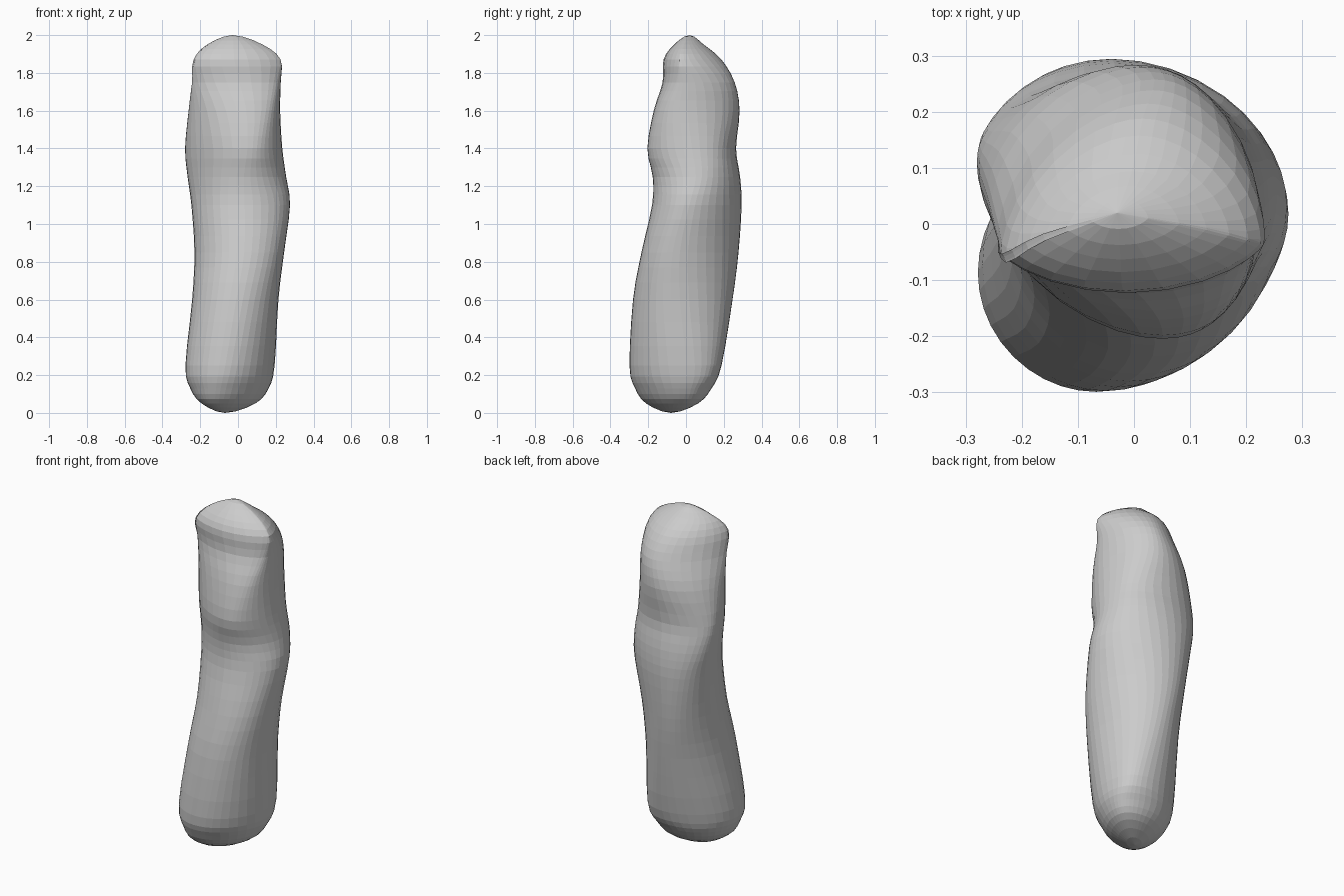
import bpy, bmesh, math

if "Cube" in bpy.data.objects:
    bpy.data.objects.remove(bpy.data.objects["Cube"])

SIDES, STEPS = 40, 3

# height, then body extent toward 0, 45, 90 ... 315 degrees around z
LEVELS = [
    (.05, .08, .09, .05, .12, .18, .26, .20, .14),
    (.13, .16, .16, .13, .18, .25, .30, .27, .19),
    (.25, .19, .21, .185, .206, .28, .317, .30, .23),
    (.60, .21, .222, .245, .24, .24, .275, .275, .26),
    (.85, .242, .24, .277, .275, .226, .225, .23, .262),
    (1.10, .278, .272, .295, .305, .245, .187, .18, .23),
    (1.25, .252, .282, .28, .32, .265, .182, .178, .21),
    (1.40, .225, .27, .255, .31, .28, .193, .205, .23),
    (1.60, .225, .25, .295, .26, .275, .183, .175, .215),
    (1.75, .235, .23, .28, .20, .26, .185, .127, .185),
    (1.87, .232, .18, .205, .165, .235, .205, .115, .185),
    (1.95, .13, .10, .10, .11, .16, .13, .06, .10),
]


def tip(x, y, z):
    return (z,) + tuple(x * math.cos(k * math.pi / 4) + y * math.sin(k * math.pi / 4)
                        for k in range(8))


def beyond(t, n):
    # mirrored level past a tip, so the end closes as a dome
    return (n[0],) + tuple(2 * a - b for a, b in zip(t[1:], n[1:]))


def spline(a, b, c, d, t):
    return [.5 * (2 * q + (r - p) * t + (2 * p - 5 * q + 4 * r - s) * t * t
                  + (3 * q - p - 3 * r + s) * t ** 3) for p, q, r, s in zip(a, b, c, d)]


def section(level):
    # rounded outline touching the eight extents
    z, h = level[0], level[1:]
    pts = []
    for i in range(SIDES):
        a = 2 * math.pi * i / SIDES
        r, dr = sum(h) / 8, 0
        for n, w in ((1, 1), (2, 1), (3, .65)):
            ca = w * sum(v * math.cos(n * k * math.pi / 4) for k, v in enumerate(h)) / 4
            sa = w * sum(v * math.sin(n * k * math.pi / 4) for k, v in enumerate(h)) / 4
            r += ca * math.cos(n * a) + sa * math.sin(n * a)
            dr += n * (sa * math.cos(n * a) - ca * math.sin(n * a))
        pts.append((r * math.cos(a) - dr * math.sin(a),
                    r * math.sin(a) + dr * math.cos(a), z))
    return pts


# twisted body skinned through the interpolated sections
low, high = tip(-.07, -.08, 0), tip(-.03, .02, 2)
keys = [beyond(low, LEVELS[0]), low] + LEVELS + [high, beyond(high, LEVELS[-1])]
bm = bmesh.new()
rings = []
for j in range(1, len(keys) - 2):
    for s in range(STEPS):
        if j == 1 and s == 0:
            continue
        lv = spline(*keys[j - 1:j + 3], s / STEPS)
        rings.append([bm.verts.new(p) for p in section(lv)])
for lo, hi in zip(rings, rings[1:]):
    for i in range(SIDES):
        k = (i + 1) % SIDES
        bm.faces.new((lo[i], lo[k], hi[k], hi[i]))

# closed ends
bottom = bm.verts.new((-.07, -.08, 0))
top = bm.verts.new((-.03, .02, 2))
for i in range(SIDES):
    k = (i + 1) % SIDES
    bm.faces.new((bottom, rings[0][k], rings[0][i]))
    bm.faces.new((top, rings[-1][i], rings[-1][k]))
bmesh.ops.recalc_face_normals(bm, faces=bm.faces)

mesh = bpy.data.meshes.new("twisted_body")
bm.to_mesh(mesh)
bm.free()
body = bpy.data.objects.new("twisted_body", mesh)
bpy.context.collection.objects.link(body)
